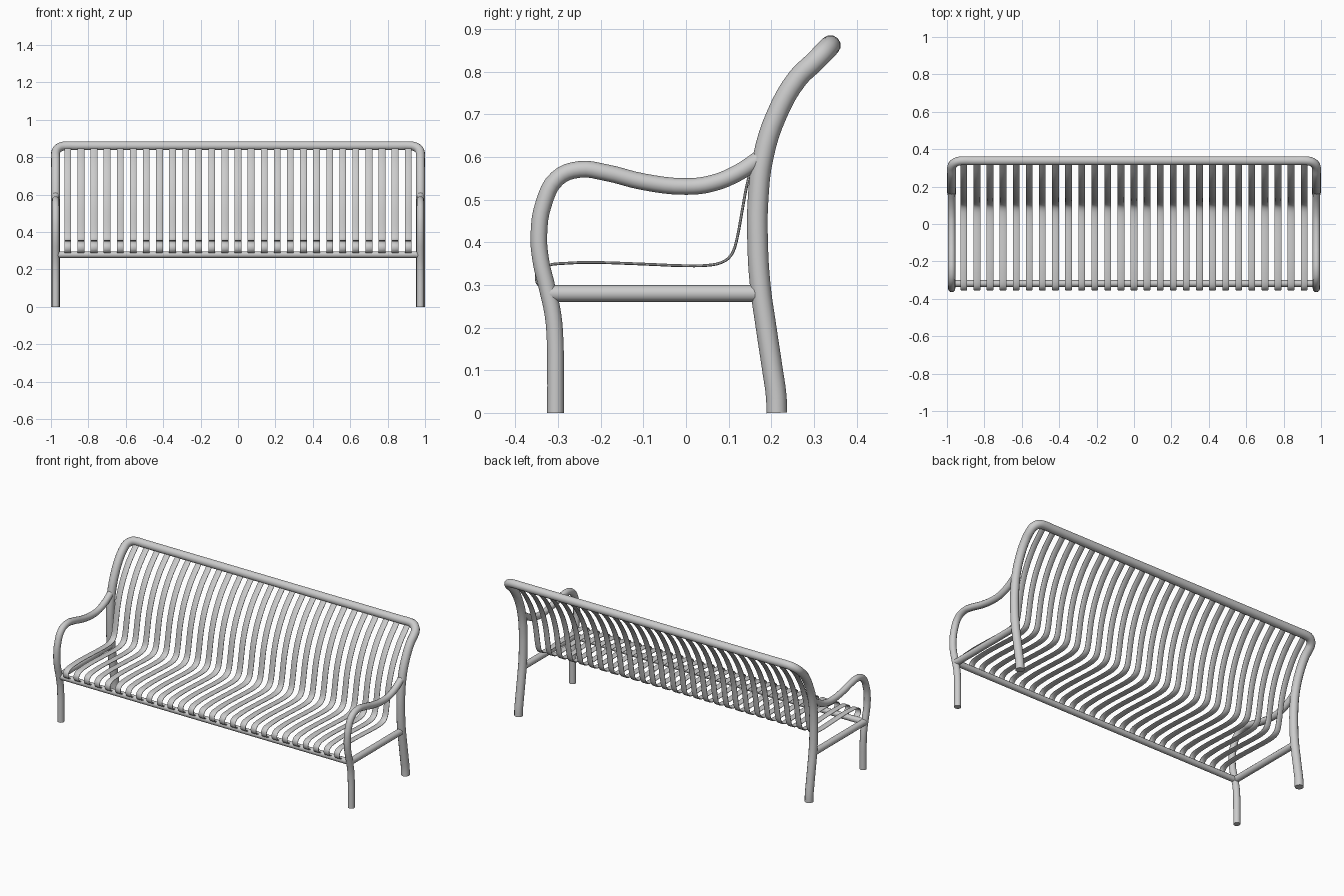
import bpy, bmesh, math
from mathutils import Vector
from mathutils.geometry import interpolate_bezier

if "Cube" in bpy.data.objects:
    bpy.data.objects.remove(bpy.data.objects["Cube"])

X = 0.975          # side frame plane


def smooth(ob):
    bpy.ops.object.select_all(action='DESELECT')
    ob.select_set(True)
    bpy.context.view_layer.objects.active = ob
    bpy.ops.object.shade_smooth_by_angle(angle=math.radians(40))


def tube(name, pts, r, res=4):
    """Round tube following a smooth path, converted to a mesh."""
    cu = bpy.data.curves.new(name, 'CURVE')
    cu.dimensions = '3D'
    cu.bevel_depth = r
    cu.bevel_resolution = 4
    cu.resolution_u = res
    cu.use_fill_caps = True
    sp = cu.splines.new('BEZIER')
    sp.bezier_points.add(len(pts) - 1)
    for bp, p in zip(sp.bezier_points, pts):
        bp.co = p
        bp.handle_left_type = bp.handle_right_type = 'AUTO'
    ob = bpy.data.objects.new(name, cu)
    bpy.context.collection.objects.link(ob)
    bpy.ops.object.select_all(action='DESELECT')
    ob.select_set(True)
    bpy.context.view_layer.objects.active = ob
    bpy.ops.object.convert(target='MESH')
    ob = bpy.context.view_layer.objects.active
    smooth(ob)
    return ob


# Back frame: one tube from foot, up the back, across the top and down
side = [(0.213, 0), (0.2115, 0.04), (0.203, 0.1), (0.188, 0.2), (0.174, 0.3),
        (0.168, 0.4), (0.169, 0.5), (0.181, 0.6), (0.213, 0.7), (0.262, 0.785)]
half = [Vector((X, y, z)) for y, z in side]
R = 0.055
slope = Vector((0, 0.7, 0.714))
centre = Vector((X - R, 0.338, 0.861)) - slope * R
for i in range(5):
    a = math.pi / 8 * i
    half.append(centre + Vector((R * math.cos(a), 0, 0)) + slope * R * math.sin(a))
half.append(Vector((0.86, 0.338, 0.861)))
other = [Vector((-p.x, p.y, p.z)) for p in reversed(half)]
tube("back_frame", half + other, 0.0242)

# Front legs curving up into the armrests, and seat side rails
arm = [(-0.306, 0), (-0.306, 0.09), (-0.307, 0.17), (-0.312, 0.23), (-0.326, 0.295),
       (-0.341, 0.36), (-0.345, 0.42), (-0.334, 0.49), (-0.302, 0.55),
       (-0.25, 0.571), (-0.19, 0.564), (-0.1, 0.542), (0, 0.531),
       (0.06, 0.538), (0.12, 0.562), (0.175, 0.598)]
for s, label in ((-1, "left"), (1, "right")):
    tube(label + "_front_leg_and_armrest", [(s * X, y, z) for y, z in arm], 0.0195)
    tube(label + "_side_rail", [(s * X, -0.32, 0.28), (s * X, 0.17, 0.28)], 0.0195, 1)

# Front seat rail
tube("front_rail", [(-X, -0.318, 0.279), (X, -0.318, 0.279)], 0.0175, 1)

# Slats: flat bars curling from the front rail over the seat and up the back
path = [(-0.326, 0.289), (-0.342, 0.296), (-0.351, 0.312), (-0.347, 0.332),
        (-0.325, 0.346), (-0.28, 0.351), (-0.22, 0.353), (-0.1, 0.349), (0, 0.345), (0.06, 0.347),
        (0.092, 0.357), (0.11, 0.377), (0.121, 0.415), (0.131, 0.47),
        (0.143, 0.535), (0.158, 0.59), (0.18, 0.65), (0.214, 0.715),
        (0.258, 0.778), (0.33, 0.853)]
P = [Vector((0, y, z)) for y, z in path]
T = [(P[min(i + 1, len(P) - 1)] - P[max(i - 1, 0)]).normalized() for i in range(len(P))]
line = []
for i in range(len(P) - 1):
    h = (P[i + 1] - P[i]).length / 3
    line += interpolate_bezier(P[i], P[i] + T[i] * h, P[i + 1] - T[i + 1] * h, P[i + 1], 4)[:-1]
line.append(P[-1])

W, TH = 0.018, 0.0033
section = [(-W, -TH * .4), (-W * .85, -TH), (W * .85, -TH), (W, -TH * .4),
           (W, TH * .4), (W * .85, TH), (-W * .85, TH), (-W, TH * .4)]
bm = bmesh.new()
rings = []
for i, p in enumerate(line):
    t = (line[min(i + 1, len(line) - 1)] - line[max(i - 1, 0)]).normalized()
    n = Vector((0, -t.z, t.y))
    rings.append([bm.verts.new(p + Vector((u, 0, 0)) + n * v) for u, v in section])
for a, b in zip(rings, rings[1:]):
    for k in range(8):
        bm.faces.new((a[k], a[(k + 1) % 8], b[(k + 1) % 8], b[k]))
bm.faces.new(rings[0])
bm.faces.new(rings[-1])
bmesh.ops.recalc_face_normals(bm, faces=bm.faces)
me = bpy.data.meshes.new("seat_and_back_slats")
bm.to_mesh(me)
bm.free()
slats = bpy.data.objects.new("seat_and_back_slats", me)
bpy.context.collection.objects.link(slats)
slats.location.x = -0.91
smooth(slats)
arr = slats.modifiers.new("repeat", 'ARRAY')
arr.count = 27
arr.use_relative_offset = False
arr.use_constant_offset = True
arr.constant_offset_displace = (0.07, 0, 0)
